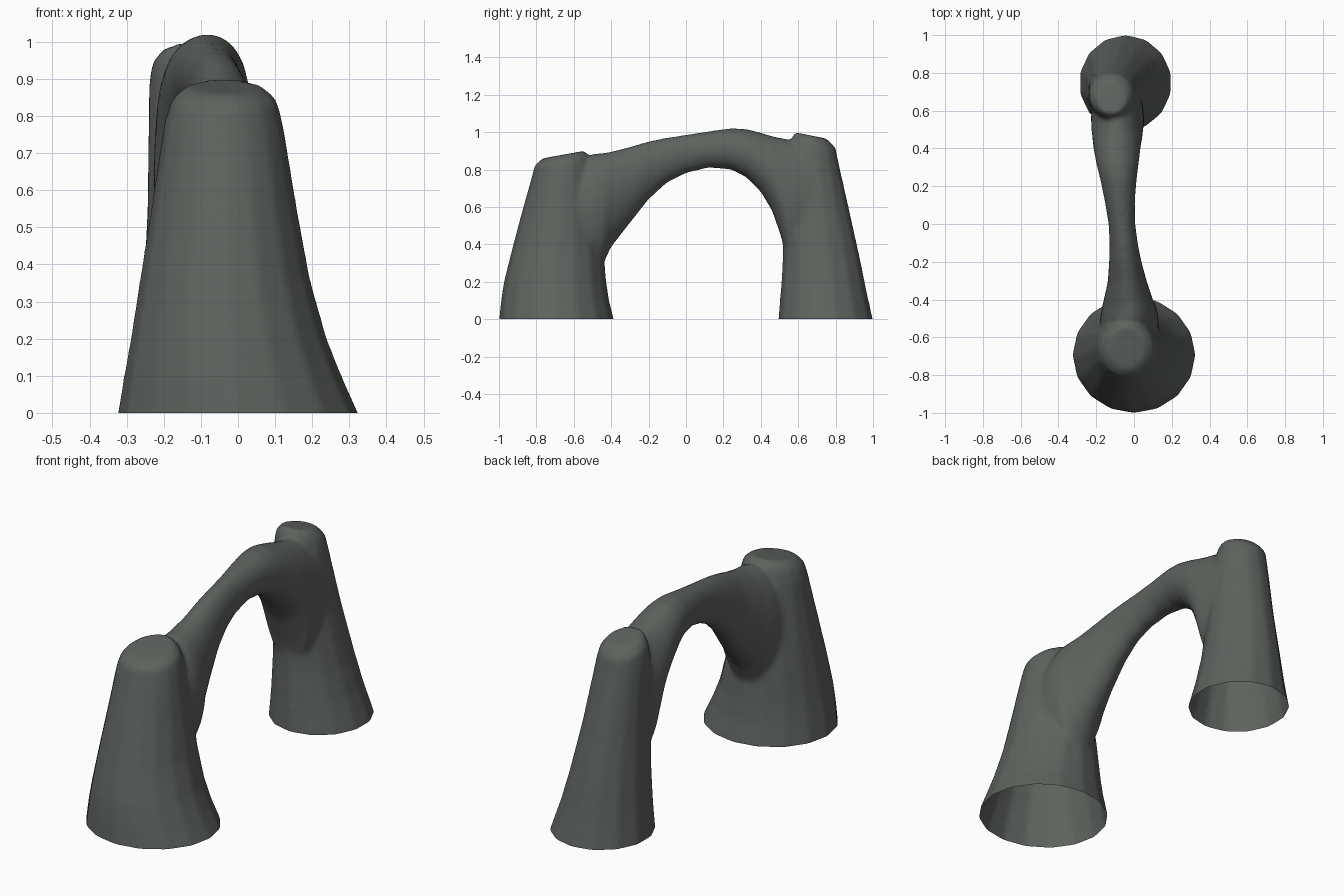
import bpy, bmesh, math

if "Cube" in bpy.data.objects:
    bpy.data.objects.remove(bpy.data.objects["Cube"])

stone = bpy.data.materials.new("dark grey stone")
stone.diffuse_color = (0.112, 0.125, 0.112, 1)
stone.use_nodes = True
stone.node_tree.nodes["Principled BSDF"].inputs["Base Color"].default_value = stone.diffuse_color

bm = bmesh.new()


def loft(rings):
    """Closed skin through a list of equal-sized point rings."""
    loops = [[bm.verts.new(p) for p in r] for r in rings]
    n = len(loops[0])
    for a, b in zip(loops, loops[1:]):
        for i in range(n):
            j = (i + 1) % n
            bm.faces.new((a[i], a[j], b[j], b[i]))
    bm.faces.new(loops[0][::-1])
    bm.faces.new(loops[-1])


def pillar(levels, sides):
    """Levels: z, x min, x max, y min, y max, slope of the ring along y."""
    rings = []
    for z, x0, x1, y0, y1, slope in levels:
        ring = []
        for i in range(sides):
            a = 2 * math.pi * i / sides + math.pi / 2
            dy = (y1 - y0) / 2 * math.sin(a)
            ring.append(((x0 + x1) / 2 + (x1 - x0) / 2 * math.cos(a),
                         (y0 + y1) / 2 + dy, z + slope * dy))
        rings.append(ring)
    loft(rings)


def bridge(stations, sides=24):
    """Stations: y, x min, x max, z min, z max."""
    rings = []
    for y, x0, x1, z0, z1 in stations:
        rings.append([((x0 + x1) / 2 + (x1 - x0) / 2 * math.cos(a), y,
                       (z0 + z1) / 2 - (z1 - z0) / 2 * math.sin(a))
                      for a in (2 * math.pi * i / sides for i in range(sides))])
    loft(rings)


# wide front pillar (runs below ground, trimmed later)
pillar([(-0.1, -0.335, 0.36, -1.01, -0.38, 0), (0, -0.325, 0.325, -1.0, -0.385, 0),
        (0.1, -0.308, 0.28, -0.99, -0.41, 0), (0.2, -0.29, 0.24, -0.975, -0.425, 0),
        (0.36, -0.265, 0.195, -0.935, -0.44, 0), (0.55, -0.235, 0.16, -0.885, -0.46, 0),
        (0.78, -0.2, 0.122, -0.825, -0.5, 0.1), (0.845, -0.18, 0.105, -0.81, -0.515, 0.15),
        (0.88, -0.14, 0.06, -0.77, -0.54, 0.18)], 16)

# slim back pillar
pillar([(-0.1, -0.31, 0.22, 0.49, 1.02, 0), (0, -0.29, 0.2, 0.492, 1.0, 0),
        (0.15, -0.272, 0.15, 0.505, 0.967, 0), (0.3, -0.26, 0.11, 0.515, 0.937, 0),
        (0.55, -0.247, 0.06, 0.52, 0.882, 0), (0.88, -0.242, 0.01, 0.55, 0.812, -0.15),
        (0.94, -0.235, -0.005, 0.562, 0.802, -0.2), (0.982, -0.2, -0.04, 0.58, 0.755, -0.2)], 14)

# arch between them
bridge([(-0.62, -0.18, 0.13, 0.25, 0.80), (-0.5, -0.18, 0.13, 0.27, 0.885),
        (-0.44, -0.17, 0.12, 0.30, 0.89), (-0.40, -0.16, 0.10, 0.385, 0.897),
        (-0.31, -0.14, 0.07, 0.50, 0.92), (-0.20, -0.132, 0.04, 0.64, 0.952),
        (-0.10, -0.13, 0.02, 0.73, 0.972), (0.0, -0.135, 0.007, 0.78, 0.987),
        (0.12, -0.155, 0.005, 0.81, 1.005), (0.24, -0.18, 0.015, 0.80, 1.022),
        (0.32, -0.20, 0.025, 0.76, 1.018), (0.40, -0.215, 0.035, 0.68, 0.998),
        (0.46, -0.222, 0.045, 0.58, 0.98), (0.505, -0.226, 0.05, 0.45, 0.97),
        (0.54, -0.228, 0.055, 0.32, 0.965), (0.66, -0.225, 0.045, 0.30, 0.92)])

bmesh.ops.recalc_face_normals(bm, faces=bm.faces)
mesh = bpy.data.meshes.new("stone_arch")
bm.to_mesh(mesh)
bm.free()
arch = bpy.data.objects.new("stone_arch", mesh)
bpy.context.collection.objects.link(arch)

# fuse the parts and soften the joins
fuse = arch.modifiers.new("fuse", 'REMESH')
fuse.mode = 'VOXEL'
fuse.voxel_size = 0.014
soften = arch.modifiers.new("soften", 'SMOOTH')
soften.factor = 0.5
soften.iterations = 8
graph = bpy.context.evaluated_depsgraph_get()
fused = bpy.data.meshes.new_from_object(arch.evaluated_get(graph))
arch.modifiers.clear()

# trim at the ground, leaving open feet
bm = bmesh.new()
bm.from_mesh(fused)
bmesh.ops.bisect_plane(bm, geom=bm.verts[:] + bm.edges[:] + bm.faces[:],
                       plane_co=(0, 0, 0), plane_no=(0, 0, 1), clear_inner=True)
for f in bm.faces:
    f.smooth = True
bm.to_mesh(fused)
bm.free()
arch.data = fused
fused.materials.clear()
fused.materials.append(stone)
